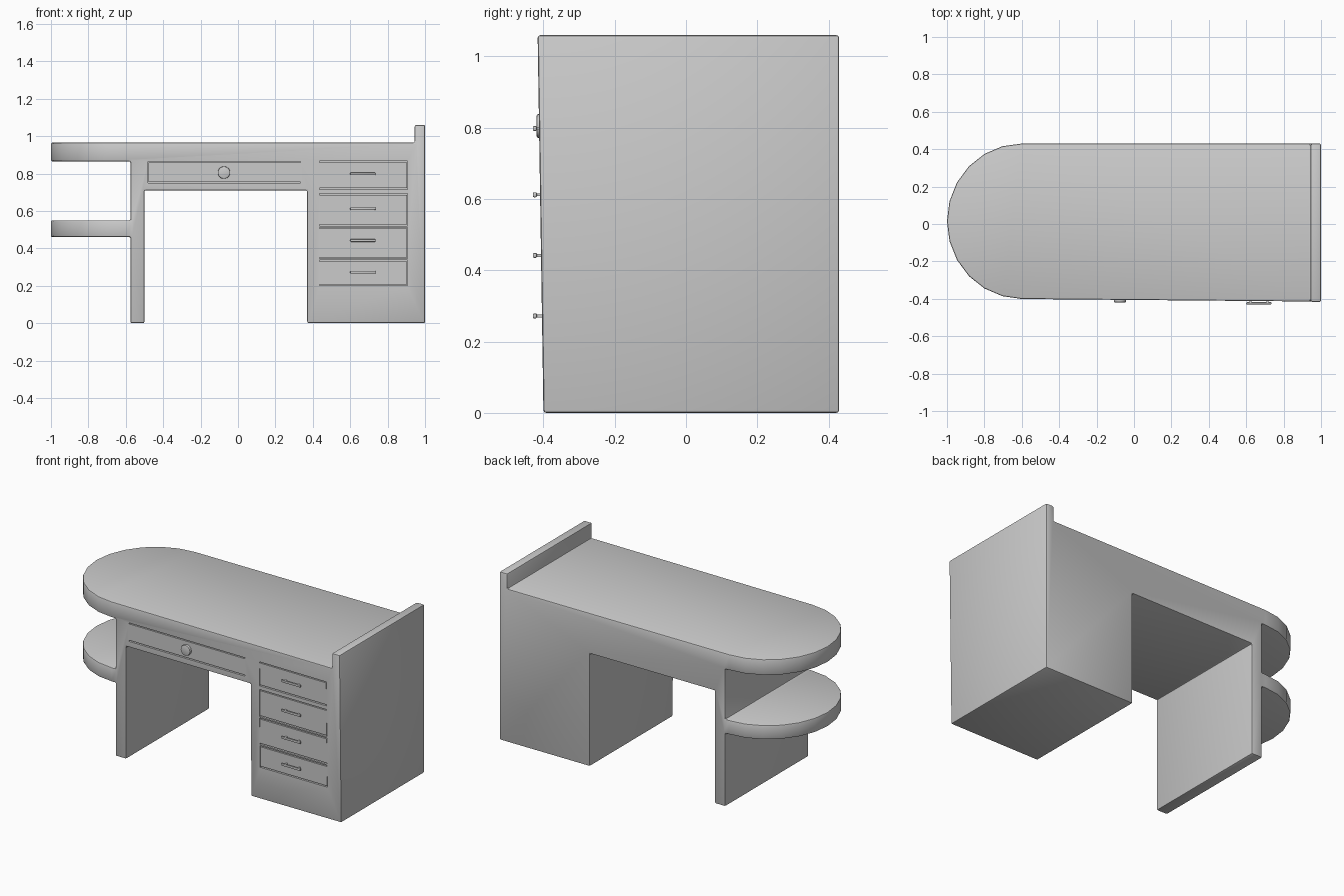
import bpy, bmesh, math

if "Cube" in bpy.data.objects:
    bpy.data.objects.remove(bpy.data.objects["Cube"])

FRONT, BACK = -0.40, 0.43


def prism(name, pts, axis, lo, hi):
    """Extrude a 2D outline along y (pts = x,z) or z (pts = x,y)."""
    bm = bmesh.new()
    put = (lambda p, d: (p[0], d, p[1])) if axis == 'Y' else (lambda p, d: (p[0], p[1], d))
    a = [bm.verts.new(put(p, lo)) for p in pts]
    b = [bm.verts.new(put(p, hi)) for p in pts]
    bm.faces.new(a)
    bm.faces.new(b[::-1])
    for i in range(len(a)):
        j = (i + 1) % len(a)
        bm.faces.new((a[i], b[i], b[j], a[j]))
    bmesh.ops.recalc_face_normals(bm, faces=bm.faces)
    me = bpy.data.meshes.new(name)
    bm.to_mesh(me)
    bm.free()
    ob = bpy.data.objects.new(name, me)
    bpy.context.collection.objects.link(ob)
    return ob


def box(name, x0, x1, y0, y1, z0, z1):
    return prism(name, [(x0, z0), (x1, z0), (x1, z1), (x0, z1)], 'Y', y0, y1)


def modify(ob, kind, **props):
    """Add a modifier and apply it."""
    m = ob.modifiers.new(kind.lower(), kind)
    for k, v in props.items():
        setattr(m, k, v)
    bpy.context.view_layer.objects.active = ob
    bpy.ops.object.modifier_apply(modifier=m.name)


def bevel(ob, w, seg=2):
    modify(ob, 'BEVEL', width=w, segments=seg, limit_method='ANGLE', angle_limit=math.radians(40))


def carve(ob, cutter, op):
    cutter.hide_render = True
    modify(ob, 'BOOLEAN', object=cutter, operation=op, solver='EXACT')
    bpy.data.objects.remove(cutter)


def lean(x, z):
    """The front leans slightly forward towards the top right."""
    return -0.0155 * z * max(0.0, x + 0.7) / 1.7


# Desk body: front profile trimmed by the rounded plan outline
profile = [(-1.1, 0.965), (-1.1, 0.865), (-0.575, 0.865), (-0.575, 0.55), (-1.1, 0.55),
           (-1.1, 0.46), (-0.575, 0.46), (-0.575, 0), (-0.5, 0), (-0.5, 0.71),
           (0.37, 0.71), (0.37, 0), (1.0, 0), (1.0, 1.06), (0.945, 1.06), (0.945, 0.965)]
body = prism('desk_body', profile, 'Y', -0.6, 0.6)
cy, ry = (FRONT + BACK) / 2, (BACK - FRONT) / 2
plan = [(-0.6 - 0.4 * math.sin(math.pi * i / 12), cy + ry * math.cos(math.pi * i / 12)) for i in range(13)]
plan += [(1.2, FRONT), (1.2, BACK)]
carve(body, prism('plan_cutter', plan, 'Z', -0.2, 1.3), 'INTERSECT')
bevel(body, 0.008)

# Drawer fronts set into shallow pockets, with slots above and below
drawers = [('centre_drawer', -0.48, 0.335, 0.748, 0.865),
           ('side_drawer_1', 0.435, 0.905, 0.715, 0.867),
           ('side_drawer_2', 0.435, 0.905, 0.520, 0.692),
           ('side_drawer_3', 0.435, 0.905, 0.345, 0.512),
           ('side_drawer_4', 0.435, 0.905, 0.200, 0.337)]
leaning = [body]
for name, x0, x1, z0, z1 in drawers:
    carve(body, box('pocket_cutter', x0, x1, -0.5, FRONT + 0.014, z0, z1), 'DIFFERENCE')
    panel = box(name, x0 + 0.002, x1 - 0.002, FRONT + 0.001, FRONT + 0.02, z0 + 0.007, z1 - 0.007)
    leaning.append(panel)

for ob in leaning:
    for v in ob.data.vertices:
        if v.co.y < -0.3:
            v.co.y += lean(v.co.x, v.co.z)

# Bar handles on the side drawers
for n, z in enumerate((0.798, 0.612, 0.442, 0.272), 1):
    bar = box(f'handle_bar_{n}', 0.6, 0.735, -0.43, -0.418, z - 0.007, z + 0.007)
    bevel(bar, 0.004)
    for x in (0.622, 0.713):
        box(f'handle_post_{n}', x - 0.005, x + 0.005, -0.42, -0.395, z - 0.004, z + 0.004)

# Round knob on the centre drawer
ring = [(-0.075 + 0.033 * math.cos(math.tau * i / 24), 0.805 + 0.033 * math.sin(math.tau * i / 24))
        for i in range(24)]
knob = prism('drawer_knob', ring, 'Y', -0.419, -0.395)
bevel(knob, 0.004)

# Smooth shading with sharp corners kept
bpy.ops.object.select_all(action='DESELECT')
for ob in bpy.context.collection.objects:
    ob.select_set(True)
bpy.context.view_layer.objects.active = body
bpy.ops.object.shade_smooth_by_angle(angle=math.radians(30))
